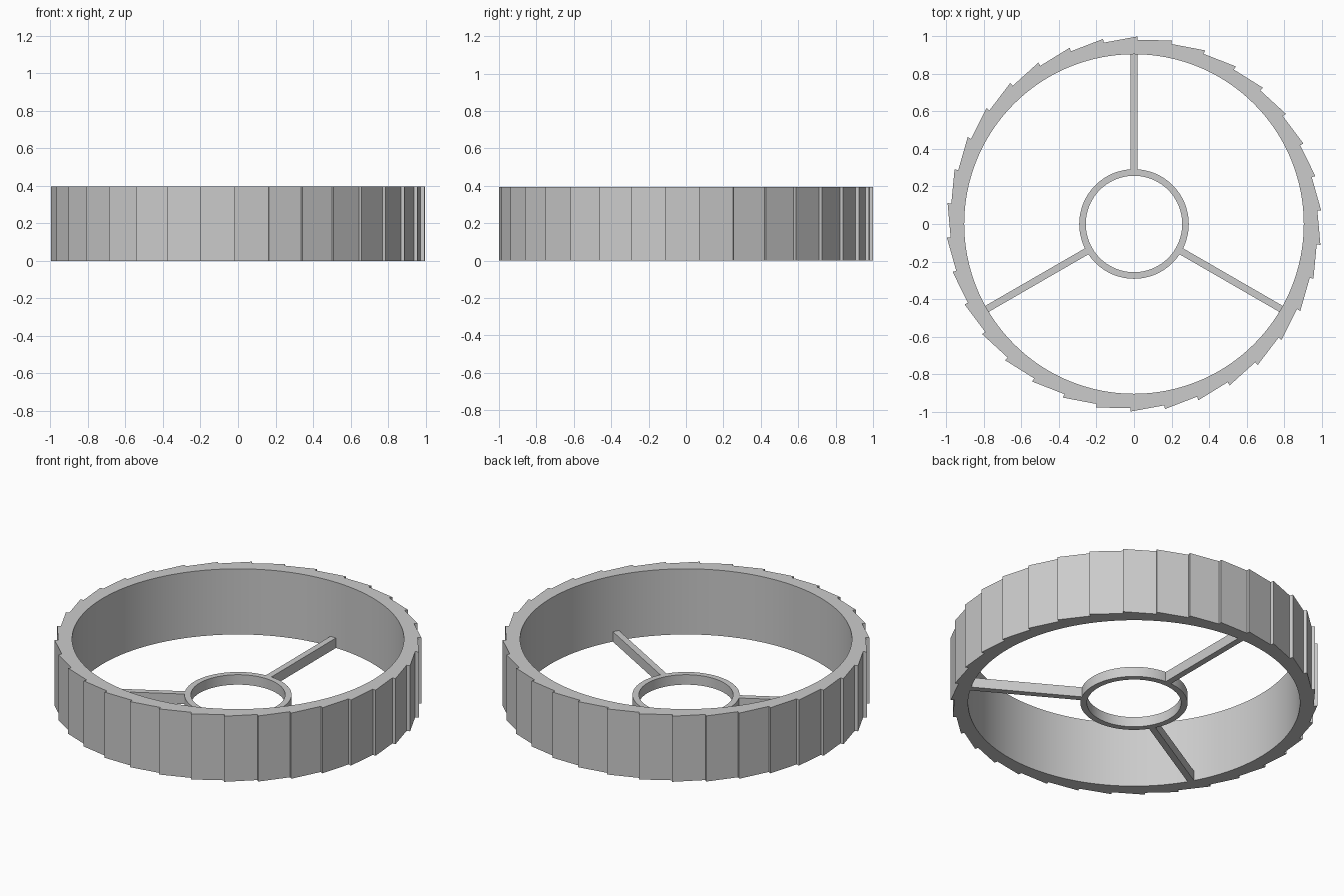
import bpy
import bmesh
from math import cos, sin, pi, radians
from mathutils import Matrix, Vector

TEETH = 34
PHASE = radians(88.9)            # angle of the first tooth tip
TIP_R, ROOT_R, RIM_R = 1.0, 0.98, 0.905
RIM_H, HUB_H = 0.395, 0.06
HUB_OUT, HUB_IN, SPOKE_W = 0.292, 0.257, 0.037

cube = bpy.data.objects.get("Cube")
if cube:
    bpy.data.objects.remove(cube, do_unlink=True)

grey = bpy.data.materials.new("plain grey")
grey.use_nodes = True
grey.diffuse_color = (0.6, 0.6, 0.6, 1)
grey.node_tree.nodes["Principled BSDF"].inputs["Base Color"].default_value = (0.6, 0.6, 0.6, 1)


def polar(r, a):
    return Vector((r * cos(a), r * sin(a), 0))


def circle(r, n):
    return [polar(r, 2 * pi * i / n) for i in range(n)]


def finish(name, bm):
    bmesh.ops.recalc_face_normals(bm, faces=bm.faces)
    mesh = bpy.data.meshes.new(name)
    bm.to_mesh(mesh)
    bm.free()
    mesh.materials.append(grey)
    obj = bpy.data.objects.new(name, mesh)
    bpy.context.collection.objects.link(obj)
    bpy.ops.object.select_all(action="DESELECT")
    obj.select_set(True)
    bpy.context.view_layer.objects.active = obj
    bpy.ops.object.shade_smooth_by_angle(angle=radians(20))
    return obj


def extruded_ring(name, outer, inner, height):
    """Fill between two outlines, then raise the flat ring to a solid."""
    bm = bmesh.new()
    edges = []
    for loop in (outer, inner):
        verts = [bm.verts.new(p) for p in loop]
        edges += [bm.edges.new((verts[i - 1], verts[i])) for i in range(len(verts))]
    bmesh.ops.triangle_fill(bm, edges=edges, use_beauty=True, normal=(0, 0, 1))
    raised = bmesh.ops.extrude_face_region(bm, geom=bm.faces[:])["geom"]
    bmesh.ops.translate(bm, vec=(0, 0, height),
                        verts=[g for g in raised if isinstance(g, bmesh.types.BMVert)])
    return finish(name, bm)


# Rim with saw teeth: each flat rises clockwise from root to tip
saw = []
for i in range(TEETH):
    a = PHASE - 2 * pi * i / TEETH
    saw += [polar(TIP_R, a), polar(ROOT_R, a)]
extruded_ring("toothed_rim", saw, circle(RIM_R, 136), RIM_H)

# Low hub ring
extruded_ring("hub_ring", circle(HUB_OUT, 96), circle(HUB_IN, 96), HUB_H)

# Three spokes, sunk slightly into hub and rim
start, end = HUB_OUT - 0.01, RIM_R + 0.005
for i in range(3):
    bm = bmesh.new()
    bmesh.ops.create_cube(bm, size=1)
    bmesh.ops.scale(bm, vec=(end - start, SPOKE_W, HUB_H), verts=bm.verts)
    bmesh.ops.translate(bm, vec=((start + end) / 2, 0, HUB_H / 2), verts=bm.verts)
    bmesh.ops.rotate(bm, matrix=Matrix.Rotation(radians(90 + 120 * i), 3, "Z"), verts=bm.verts)
    finish(f"spoke_{i + 1}", bm)
